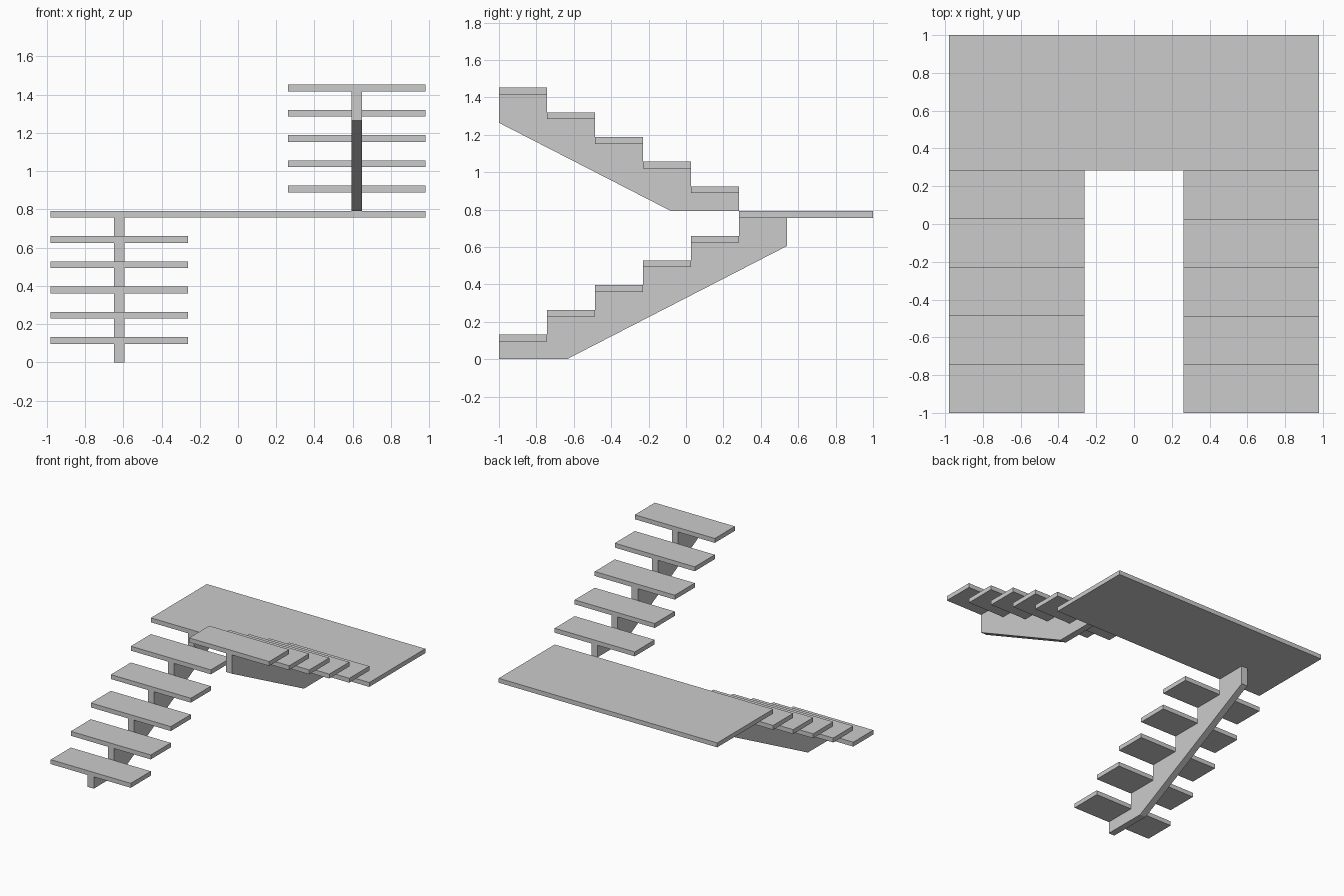
import bpy, bmesh

if "Cube" in bpy.data.objects:
    bpy.data.objects.remove(bpy.data.objects["Cube"])

RUN, RISE, T = 0.2566, 0.132, 0.036      # tread depth, step height, slab thickness
X_IN, X_OUT = 0.262, 0.98                # flight edges
XC, HALF = 0.621, 0.027                  # stringer centre and half width
LAND_Y, LAND_Z = -1 + 5 * RUN, 6 * RISE  # landing front edge and top


def prism(name, profile, x0, x1):
    """Extrude a (y, z) profile from x0 to x1."""
    bm = bmesh.new()
    face = bm.faces.new([bm.verts.new((x0, y, z)) for y, z in profile])
    ext = bmesh.ops.extrude_face_region(bm, geom=[face])
    verts = [v for v in ext["geom"] if isinstance(v, bmesh.types.BMVert)]
    bmesh.ops.translate(bm, verts=verts, vec=(x1 - x0, 0, 0))
    bmesh.ops.recalc_face_normals(bm, faces=bm.faces)
    mesh = bpy.data.meshes.new(name)
    bm.to_mesh(mesh)
    bm.free()
    obj = bpy.data.objects.new(name, mesh)
    bpy.context.collection.objects.link(obj)


def slab(name, x0, x1, y0, y1, top):
    prism(name, [(y0, top - T), (y1, top - T), (y1, top), (y0, top)], x0, x1)


# Landing
slab("landing", -X_OUT, X_OUT, LAND_Y, 1, LAND_Z)

# Treads of both flights: the lower climbs to the back, the upper to the front
for i in range(5):
    y = -1 + i * RUN
    slab(f"lower_tread_{i + 1}", -X_OUT, -X_IN, y, y + RUN, (i + 1) * RISE)
    slab(f"upper_tread_{5 - i}", X_IN, X_OUT, y, y + RUN, (11 - i) * RISE)

# Lower stringer: sawtooth top carrying five treads and the landing
profile = [(-1, 0)]
for i in range(6):
    z = (i + 1) * RISE - T
    profile += [(-1 + i * RUN, z), (-1 + (i + 1) * RUN, z)]
profile += [(-1 + 6 * RUN, 0.605), (-0.637, 0)]
prism("lower_stringer", profile, -XC - HALF, -XC + HALF)

# Upper stringer: rests at landing height and rises to the front
profile = [(LAND_Y, LAND_Z)]
for i in range(5):
    z = LAND_Z + (i + 1) * RISE - T
    profile += [(LAND_Y - i * RUN, z), (LAND_Y - (i + 1) * RUN, z)]
profile += [(-1, 1.264), (-0.08, LAND_Z)]
prism("upper_stringer", profile, XC - HALF, XC + HALF)
